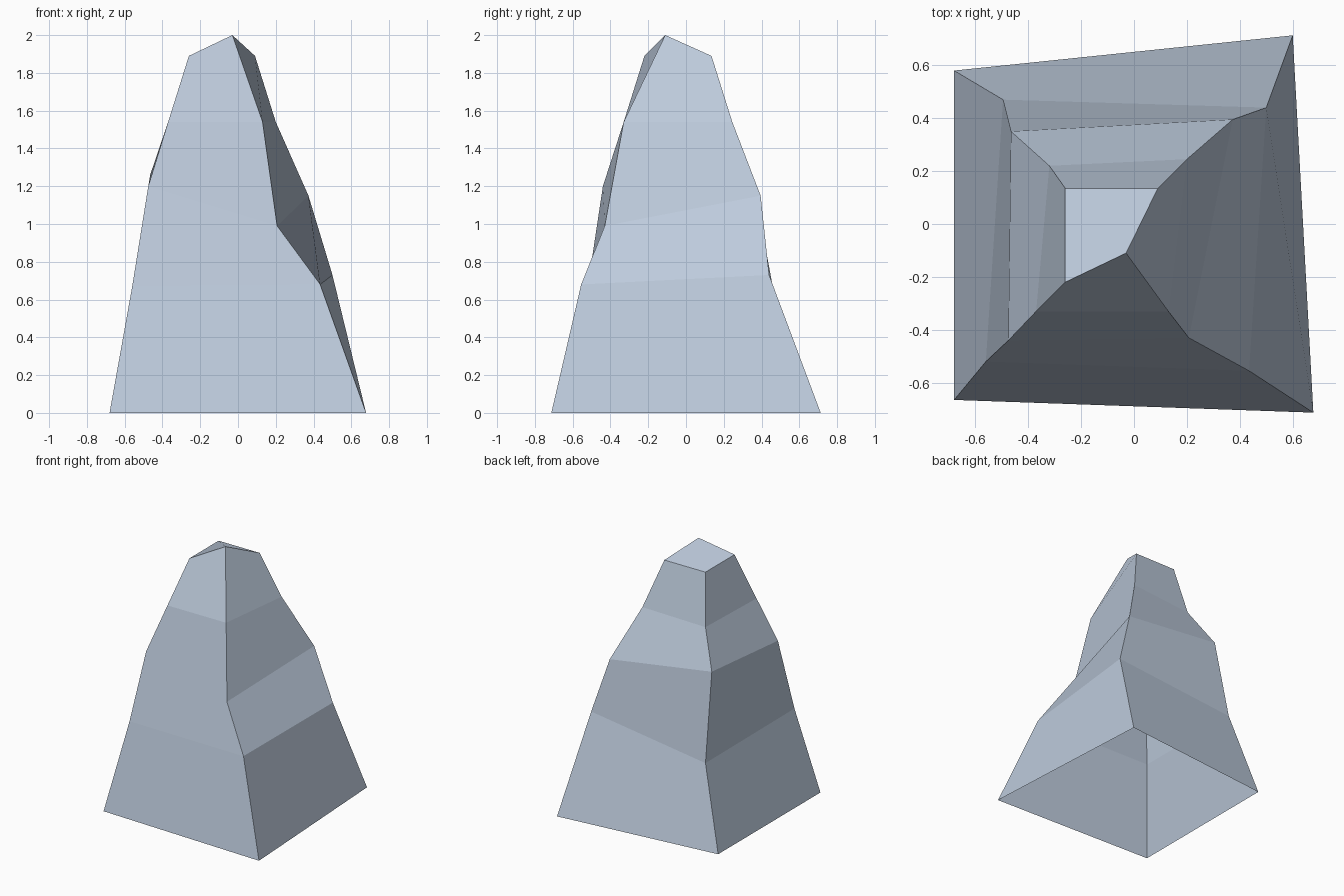
import bpy

if "Cube" in bpy.data.objects:
    bpy.data.objects.remove(bpy.data.objects["Cube"])

# Four corner ridges of the rock, each from the base up to the summit
front_left = [(-.68, -.665, 0), (-.56, -.52, .67), (-.475, -.44, 1.2), (-.37, -.33, 1.54), (-.26, -.22, 1.89)]
front_right = [(.678, -.713, 0), (.435, -.555, .68), (.207, -.43, .99), (.13, -.33, 1.54), (-.03, -.11, 2.0)]
back_right = [(.60, .713, 0), (.50, .44, .73), (.373, .395, 1.15), (.20, .245, 1.54), (.09, .135, 1.89)]
back_left = [(-.68, .58, 0), (-.495, .47, .61), (-.465, .35, 1.26), (-.32, .22, 1.515), (-.26, .135, 1.89)]
ridges = [front_left, front_right, back_right, back_left]
LEVELS = len(front_left)

verts = [ridge[level] for level in range(LEVELS) for ridge in ridges]

# Side faces between neighbouring ridges; the underside stays open
faces = []
for level in range(LEVELS - 1):
    low, high = level * 4, level * 4 + 4
    for i in range(4):
        j = (i + 1) % 4
        faces.append((low + i, low + j, high + j, high + i))

# Sloping summit face, folded from back left to front right
top = (LEVELS - 1) * 4
faces.append((top + 3, top, top + 1, top + 2))

mesh = bpy.data.meshes.new("rock_spire")
mesh.from_pydata(verts, [], faces)
mesh.update()
rock = bpy.data.objects.new("rock_spire", mesh)
bpy.context.collection.objects.link(rock)

# Single pale blue-grey stone colour
stone = bpy.data.materials.new("pale_blue_grey_stone")
stone.diffuse_color = (.51, .595, .715, 1)
stone.use_nodes = True
stone.node_tree.nodes["Principled BSDF"].inputs["Base Color"].default_value = stone.diffuse_color
mesh.materials.append(stone)
